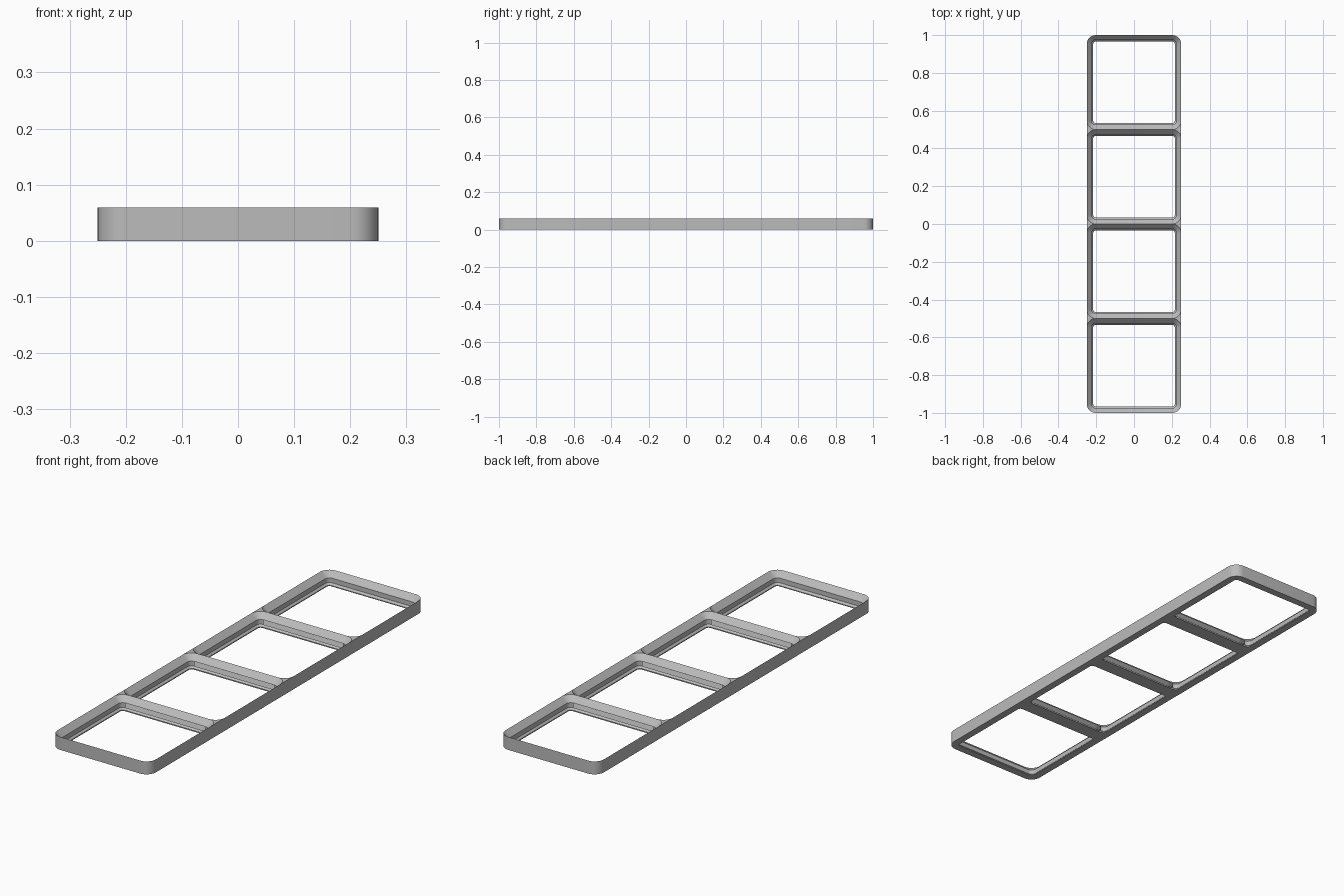
import bpy, bmesh, math
from mathutils import Vector

if "Cube" in bpy.data.objects:
    bpy.data.objects.remove(bpy.data.objects["Cube"], do_unlink=True)

CELLS = 4
PITCH = 2 / CELLS            # width of one cell
MM = PITCH / 42              # tray pitch expressed in small units
HEIGHT = 5 * MM
RADIUS = 4 * MM
STEPS = 8                    # segments per rounded corner

# Pocket wall from the sharp rim down to the bottom lip: (inset, height)
POCKET = [(0, 5), (2.15, 2.85), (2.15, 1.05), (2.85, 0.35), (2.85, 0)]


def ring(cy, inset, z, square_ends=()):
    """Rounded square loop; corners facing a y sign in square_ends stay square."""
    half, r = PITCH / 2 - inset, RADIUS - inset
    points = []
    for quarter, (sx, sy) in enumerate([(1, 1), (-1, 1), (-1, -1), (1, -1)]):
        for i in range(STEPS + 1):
            a = (quarter + i / STEPS) * math.pi / 2
            x = sx * (half - r) + r * math.cos(a)
            y = sy * (half - r) + r * math.sin(a)
            if sy in square_ends and 0 < i < STEPS:
                x, y = sx * half, sy * half
            points.append(Vector((x, cy + y, z)))
    return points


bm = bmesh.new()
shared = {}


def vert(p):
    key = tuple(round(c, 5) for c in p)
    if key not in shared:
        shared[key] = bm.verts.new(p)
    return shared[key]


def bridge(lower, upper):
    """Skin two loops, skipping collapsed faces and walls between cells."""
    n = len(lower)
    for i in range(n):
        j = (i + 1) % n
        corners = [vert(p) for p in (lower[i], lower[j], upper[j], upper[i])]
        corners = list(dict.fromkeys(corners))
        if len(corners) < 3:
            continue
        ys = [v.co.y for v in corners]
        if max(ys) - min(ys) < 1e-5 and abs(ys[0]) < 0.9:
            continue
        bm.faces.new(corners)


# Each cell: outer wall, small rim corners, stepped pocket, underside
for k in range(CELLS):
    cy = (k - (CELLS - 1) / 2) * PITCH
    joined = [s for s, inner in ((-1, k > 0), (1, k < CELLS - 1)) if inner]
    outer = [ring(cy, 0, z, joined) for z in (0, HEIGHT)]
    loops = outer + [ring(cy, d * MM, z * MM) for d, z in POCKET] + outer[:1]
    for a, b in zip(loops, loops[1:]):
        bridge(a, b)

bmesh.ops.recalc_face_normals(bm, faces=bm.faces[:])
mesh = bpy.data.meshes.new("grid_baseplate")
bm.to_mesh(mesh)
bm.free()
plate = bpy.data.objects.new("grid_baseplate", mesh)
bpy.context.collection.objects.link(plate)

# Plain grey finish
grey = bpy.data.materials.new("plain_grey")
grey.use_nodes = True
grey.diffuse_color = (0.5, 0.5, 0.5, 1)
grey.node_tree.nodes["Principled BSDF"].inputs["Base Color"].default_value = (0.5, 0.5, 0.5, 1)
mesh.materials.append(grey)

# Smooth corners, crisp edges
bpy.ops.object.select_all(action="DESELECT")
plate.select_set(True)
bpy.context.view_layer.objects.active = plate
bpy.ops.object.shade_smooth_by_angle(angle=math.radians(30))
